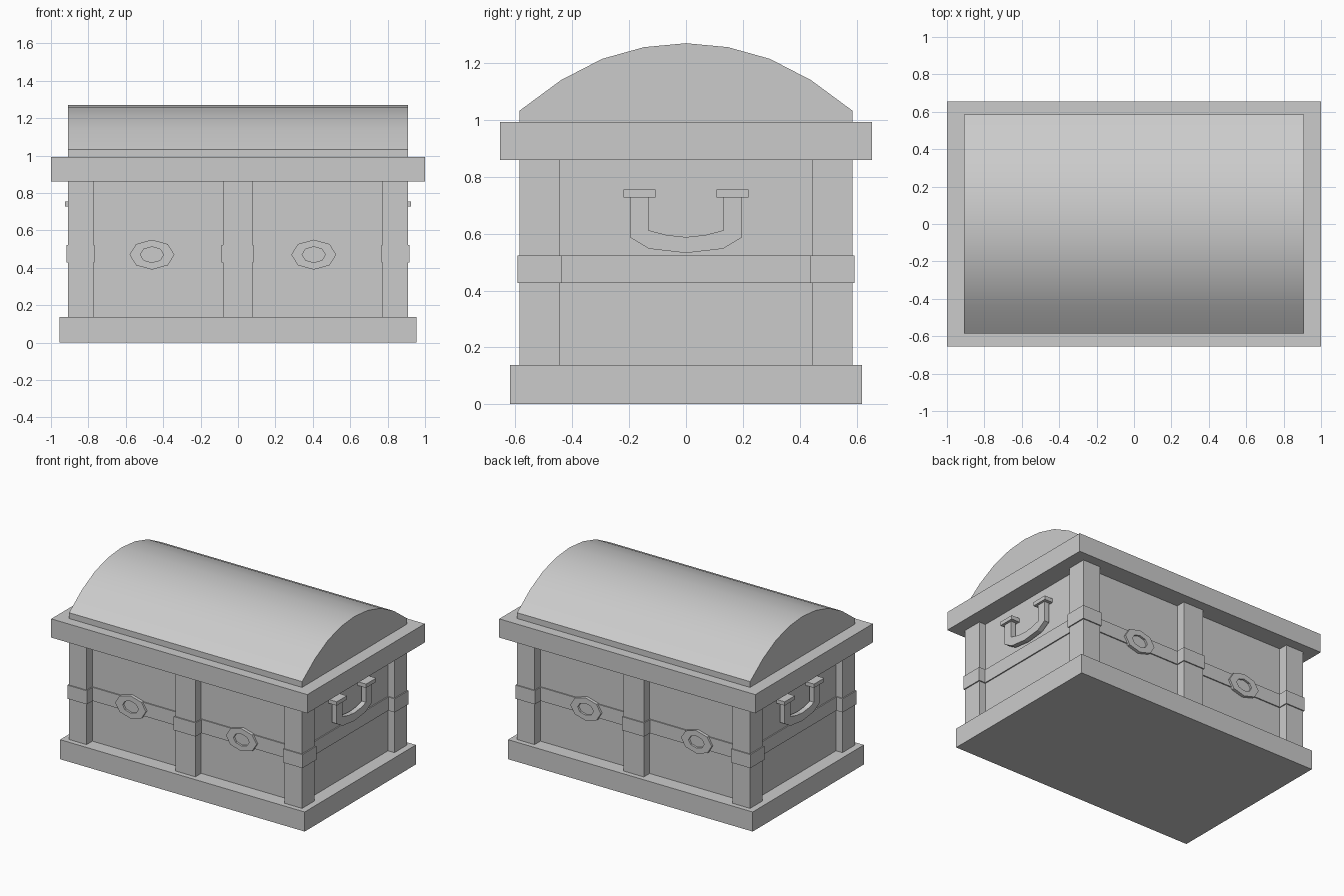
import bpy, math

if "Cube" in bpy.data.objects:
    bpy.data.objects.remove(bpy.data.objects["Cube"])


def mesh_object(name, verts, faces):
    mesh = bpy.data.meshes.new(name)
    mesh.from_pydata(verts, [], faces)
    mesh.update()
    ob = bpy.data.objects.new(name, mesh)
    bpy.context.collection.objects.link(ob)
    return ob


def box(name, x, y, z):
    """Box from (min, max) pairs."""
    v = [(a, b, c) for c in z for b in y for a in x]
    f = [(0, 2, 3, 1), (4, 5, 7, 6), (0, 1, 5, 4), (2, 6, 7, 3), (0, 4, 6, 2), (1, 3, 7, 5)]
    return mesh_object(name, v, f)


def extrude_x(name, profile, x0, x1):
    """Extrude a counter-clockwise (y, z) profile along x."""
    n = len(profile)
    v = [(x, y, z) for x in (x0, x1) for y, z in profile]
    f = [tuple(reversed(range(n))), tuple(range(n, 2 * n))]
    f += [(i, (i + 1) % n, (i + 1) % n + n, i + n) for i in range(n)]
    return mesh_object(name, v, f)


def mirror(ob, x=False, y=False):
    m = ob.modifiers.new("mirror", 'MIRROR')
    m.use_axis = (x, y, False)
    m.use_mirror_merge = False
    return ob


# Base, chest body and lid rim
BAND = (0.427, 0.523)
box("base", (-0.955, 0.955), (-0.62, 0.62), (0, 0.138))
box("body", (-0.86, 0.86), (-0.52, 0.52), (0.138, 0.86))
box("lid_rim", (-1, 1), (-0.655, 0.655), (0.86, 0.992))
box("body_band", (-0.868, 0.868), (-0.528, 0.528), BAND)

# Corner and centre posts, each with a band around it
mirror(box("corner_post", (0.773, 0.91), (-0.585, -0.445), (0.138, 0.86)), True, True)
mirror(box("corner_post_band", (0.766, 0.918), (-0.593, -0.437), BAND), True, True)
mirror(box("centre_post", (-0.08, 0.077), (-0.585, -0.5), (0.138, 0.86)), y=True)
mirror(box("centre_post_band", (-0.087, 0.084), (-0.593, -0.5), BAND), y=True)

# Domed lid
half = [(0.585, 0.992), (0.585, 1.033), (0.44, 1.14), (0.295, 1.215), (0.148, 1.256)]
dome = half + [(0, 1.27)] + [(-y, z) for y, z in reversed(half)]
lid = extrude_x("domed_lid", dome, -0.91, 0.91)
bpy.context.view_layer.objects.active = lid
lid.select_set(True)
bpy.ops.object.shade_smooth_by_angle(angle=math.radians(30))
lid.select_set(False)

# Octagonal ring ornaments, front and back
for label, cx in (("left", -0.46), ("right", 0.405)):
    verts, faces = [], []
    for i in range(8):
        c, s = math.cos(i * math.pi / 4), math.sin(i * math.pi / 4)
        for rx, rz, y in ((0.12, 0.08, -0.515), (0.12, 0.08, -0.542),
                          (0.062, 0.042, -0.542), (0.062, 0.042, -0.515)):
            verts.append((cx + rx * c, y, 0.47 + rz * s))
        j = (i + 1) % 8
        faces += [(4 * i + k, 4 * i + (k + 1) % 4, 4 * j + (k + 1) % 4, 4 * j + k)
                  for k in range(4)]
    mirror(mesh_object(label + "_ring", verts, faces), y=True)

# Side handles: a U-shaped bar hanging from two mounts
outer = [(-0.197, 0.735), (-0.197, 0.587), (-0.13, 0.547), (0, 0.532),
         (0.13, 0.547), (0.197, 0.587), (0.197, 0.735)]
inner = [(-0.132, 0.735), (-0.132, 0.612), (-0.067, 0.595), (0, 0.588),
         (0.067, 0.595), (0.132, 0.612), (0.132, 0.735)]
n = len(outer)
verts = [(x, y, z) for x in (0.872, 0.908) for y, z in outer + inner]
faces = [(0, n, 3 * n, 2 * n), (n - 1, 3 * n - 1, 4 * n - 1, 2 * n - 1)]
for i in range(n - 1):
    o, p = i, i + n
    faces += [(o, p, p + 1, o + 1),
              (o + 2 * n, o + 1 + 2 * n, p + 1 + 2 * n, p + 2 * n),
              (o, o + 1, o + 1 + 2 * n, o + 2 * n),
              (p, p + 2 * n, p + 1 + 2 * n, p + 1)]
mirror(mesh_object("handle_bar", verts, faces), x=True)
mirror(box("handle_mount", (0.86, 0.925), (0.107, 0.22), (0.728, 0.755)), True, True)
